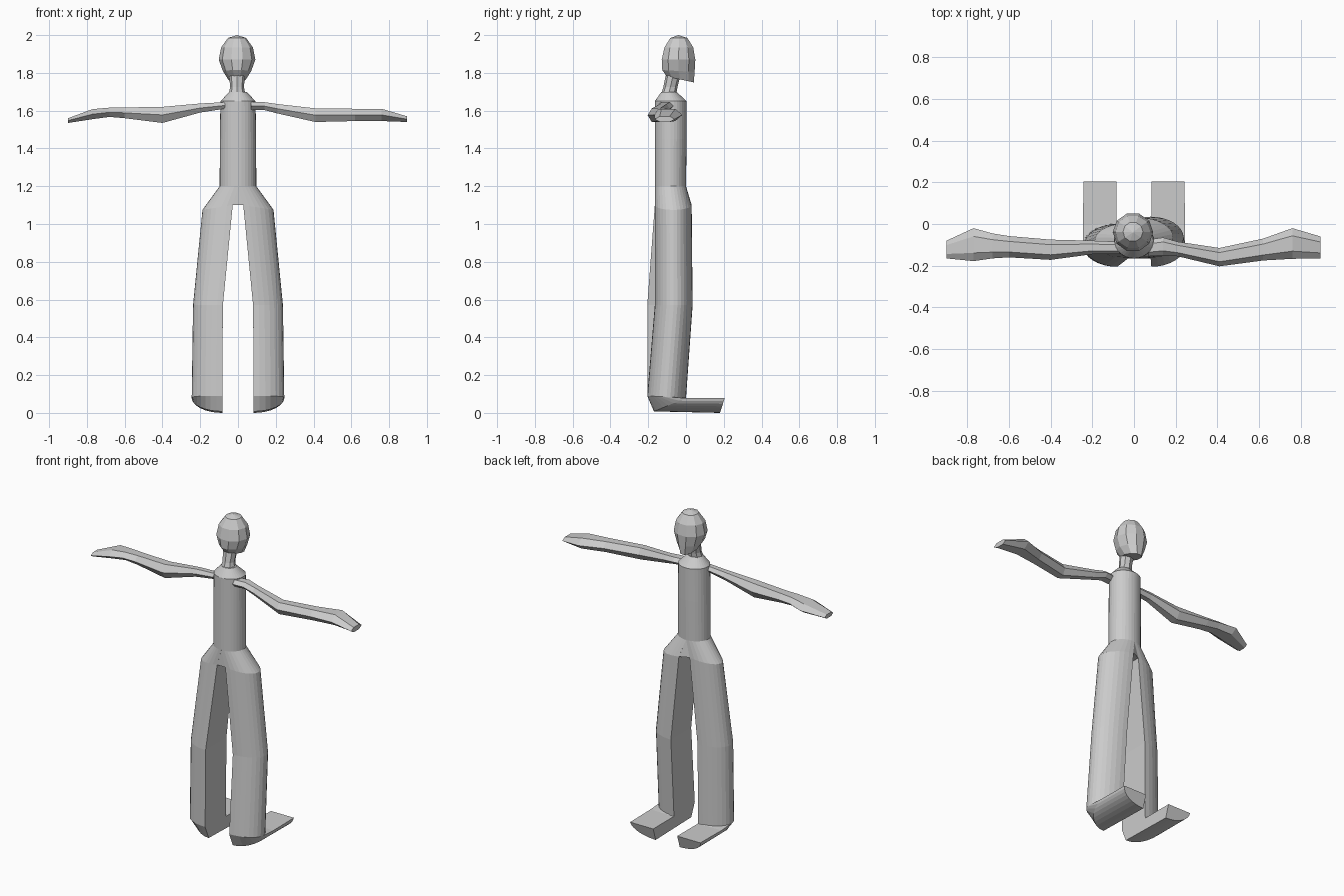
import bpy, bmesh, math
from mathutils import Vector

if "Cube" in bpy.data.objects:
    bpy.data.objects.remove(bpy.data.objects["Cube"])

grey = bpy.data.materials.new("light_grey")
grey.diffuse_color = (0.6, 0.6, 0.6, 1)
grey.use_nodes = True
grey.node_tree.nodes["Principled BSDF"].inputs["Base Color"].default_value = grey.diffuse_color


def loft(name, rings, cap_start=True, cap_end=True):
    """Skin a list of equal-length point rings into one flat-shaded object."""
    bm = bmesh.new()
    rows = [[bm.verts.new(p) for p in r] for r in rings]
    n = len(rows[0])
    for a, b in zip(rows, rows[1:]):
        for i in range(n):
            j = (i + 1) % n
            bm.faces.new((a[i], a[j], b[j], b[i]))
    if cap_start:
        bm.faces.new(rows[0][::-1])
    if cap_end:
        bm.faces.new(rows[-1])
    bmesh.ops.remove_doubles(bm, verts=bm.verts, dist=0.0004)
    bmesh.ops.recalc_face_normals(bm, faces=bm.faces)
    me = bpy.data.meshes.new(name)
    bm.to_mesh(me)
    bm.free()
    me.materials.append(grey)
    ob = bpy.data.objects.new(name, me)
    bpy.context.collection.objects.link(ob)
    return ob


def level(n, rx, y0, y1, z, tilt=0.0, cx=0.0):
    """Horizontal elliptical ring; tilt lowers the +y side and raises the -y side."""
    pts = []
    for i in range(n):
        a = 2 * math.pi * i / n
        s = math.sin(a)
        pts.append(Vector((cx + rx * math.cos(a),
                           (y0 + y1) / 2 + (y1 - y0) / 2 * s, z - tilt * s)))
    return pts


# Torso with sloped shoulders
loft("torso", [
    level(32, 0.097, -0.165, 0.0, 1.20),
    level(32, 0.096, -0.165, 0.003, 1.45),
    level(32, 0.093, -0.165, 0.003, 1.65),
    level(32, 0.045, -0.130, -0.05, 1.70),
], cap_start=False)

# Neck
loft("neck", [
    level(8, 0.043, -0.130, -0.05, 1.695, cx=-0.005),
    level(8, 0.036, -0.120, -0.045, 1.725, cx=-0.005),
    level(8, 0.043, -0.108, -0.03, 1.785, cx=-0.005),
])

# Head, faceted, with a squared-off chin
loft("head", [
    level(10, 0.047, -0.105, 0.045, 1.765, 0.016, -0.005),
    level(10, 0.075, -0.130, 0.050, 1.81, 0.005, -0.005),
    level(10, 0.097, -0.133, 0.054, 1.87, 0, -0.005),
    level(10, 0.084, -0.118, 0.042, 1.935, 0, -0.005),
    level(10, 0.048, -0.085, 0.010, 1.985, 0, -0.005),
    level(10, 0.0001, -0.0401, -0.04, 2.0, 0, -0.005),
])


def half_round(side, xi, xo, back, front, drop=0.0, flat_top=False, n=16):
    """Half-round ring: flat on the inner side, curved outward."""
    b, f = Vector((0, *back)), Vector((0, *front))
    pts = []
    for i in range(n + 1):
        a = math.pi * i / n
        c, s = math.cos(a), math.sin(a)
        w = max(0.0, -c) if flat_top else (1 - c) / 2
        p = f.lerp(b, w)
        p.x = side * (xi + (xo - xi) * s)
        p.z -= drop * s
        pts.append(p)
    return pts


# Legs with feet: (side, thigh front y, knee back y, knee front y)
for name, side, thigh, kb, kf in (("right_leg", 1, 0.03, -0.165, 0.035),
                                  ("left_leg", -1, 0.005, -0.205, 0.0)):
    loft(name, [
        half_round(side, 0.0, 0.097, (-0.165, 1.2), (0.0, 1.2)),
        half_round(side, 0.028, 0.188, (-0.165, 1.1), (thigh, 1.1), 0.025),
        half_round(side, 0.08, 0.238, (kb, 0.57), (kf, 0.57)),
        half_round(side, 0.083, 0.245, (-0.205, 0.09), (0.0, 0.08)),
        half_round(side, 0.083, 0.245, (-0.17, 0.008), (0.0, 0.078), 0, True),
        half_round(side, 0.083, 0.242, (0.18, 0.0), (0.205, 0.078), 0, True),
    ], cap_start=False)

# Wedge closing the crotch between the legs
loft("crotch", [
    [Vector((x, y, 1.2)) for x, y in ((-0.001, -0.164), (0.001, -0.164),
                                      (0.001, 0.0), (-0.001, 0.0))],
    [Vector((x, y, 1.1)) for x, y in ((-0.028, -0.165), (0.028, -0.165),
                                      (0.028, 0.03), (-0.028, 0.005))],
])


def arm_ring(x, y0, y1, z0, z1):
    """Six-sided ring across the arm."""
    pts = []
    for i in range(6):
        a = math.pi * i / 3
        pts.append(Vector((x, (y0 + y1) / 2 + (y1 - y0) / 2 * math.cos(a),
                           (z0 + z1) / 2 + (z1 - z0) / 2 * math.sin(a) / 0.866)))
    return pts


# Arms, shoulder to fingertips
loft("right_arm", [arm_ring(*r) for r in (
    (0.07, -0.155, -0.075, 1.605, 1.645),
    (0.14, -0.150, -0.065, 1.603, 1.645),
    (0.21, -0.155, -0.085, 1.585, 1.635),
    (0.41, -0.203, -0.115, 1.54, 1.612),
    (0.62, -0.175, -0.070, 1.545, 1.610),
    (0.76, -0.167, -0.020, 1.545, 1.610),
    (0.895, -0.165, -0.060, 1.54, 1.570))])
loft("left_arm", [arm_ring(*r) for r in (
    (-0.07, -0.145, -0.085, 1.61, 1.645),
    (-0.20, -0.145, -0.080, 1.59, 1.638),
    (-0.40, -0.172, -0.075, 1.535, 1.620),
    (-0.60, -0.160, -0.058, 1.56, 1.617),
    (-0.68, -0.165, -0.045, 1.567, 1.616),
    (-0.77, -0.178, -0.020, 1.555, 1.608),
    (-0.90, -0.165, -0.080, 1.535, 1.560))])
